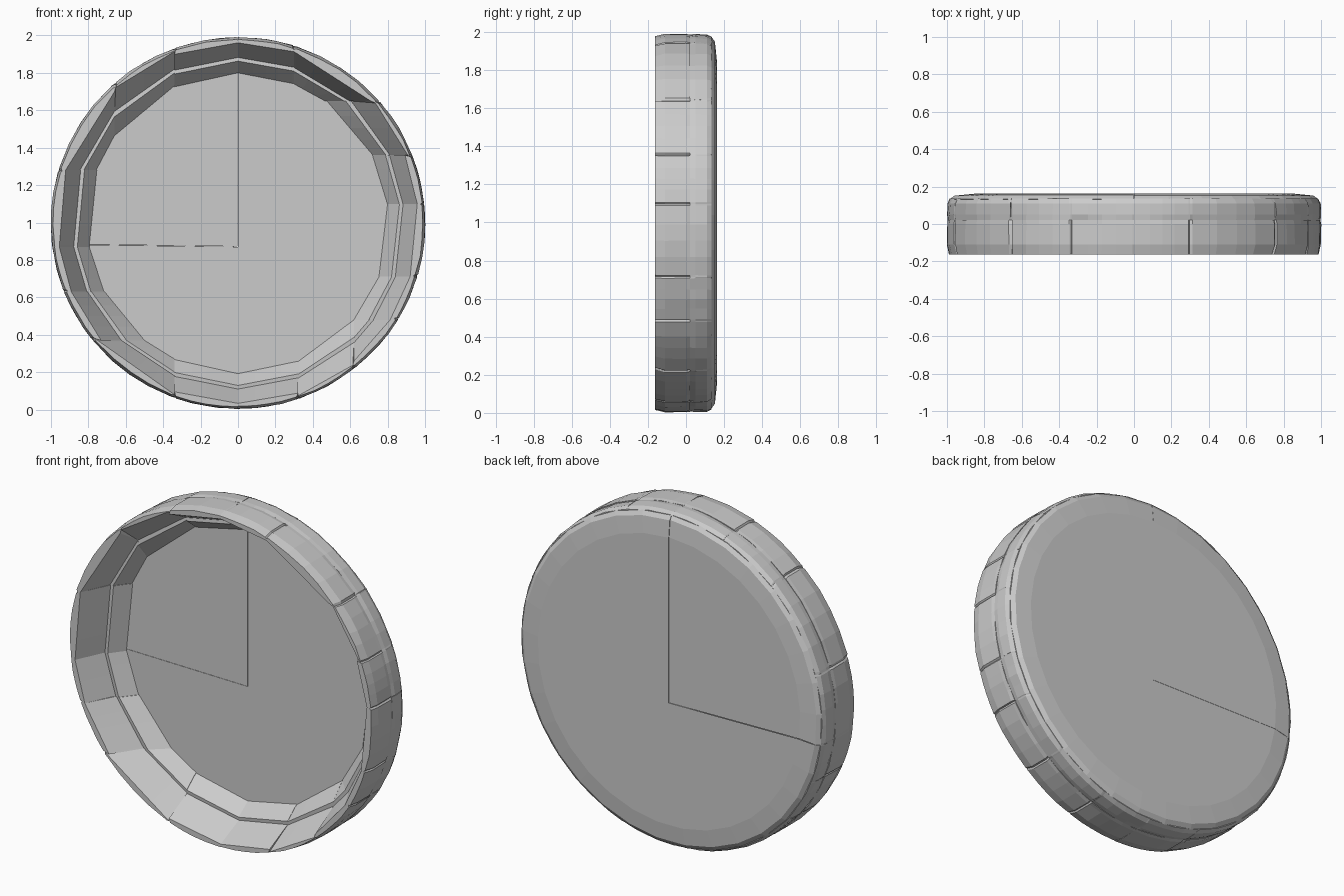
import bpy, bmesh, math, random

if "Cube" in bpy.data.objects:
    bpy.data.objects.remove(bpy.data.objects["Cube"])

random.seed(4)
CZ = 0.997    # height of the ring centre
FLOOR = .092  # depth of the recessed floor

# Joints between stones, clockwise from top: (axis, coordinate, side)
# "v" = vertical cut at x, "h" = horizontal cut at z
JOINTS = [("v", -.34, 1), ("v", 0, 1), ("v", .30, 1), ("h", 1.65, 1),
          ("h", 1.36, 1), ("h", 1.10, 1), ("h", .71, 1), ("h", .48, 1),
          ("v", .62, -1), ("v", .32, -1), ("v", 0, -1), ("v", -.34, -1),
          ("h", .37, -1), ("h", .63, -1), ("h", .87, -1), ("h", 1.28, -1),
          ("v", -.66, 1)]
BENDS = {1, 10, 14}          # joints that only bend a stone, without a gap
DIAGONAL = {3, 8, 11, 16}    # wide corner stones reach further out at the front
STEPS = [0, .025, .28, .5, .72, .975, 1]


def on_joint(joint, r):
    """Point at radius r along a joint line, relative to the centre."""
    axis, c, side = joint
    if axis == "v":
        return c, side * math.sqrt(r * r - c * c)
    d = c - CZ
    return side * math.sqrt(r * r - d * d), d


def make_object(name, bm):
    bmesh.ops.recalc_face_normals(bm, faces=bm.faces)
    me = bpy.data.meshes.new(name)
    bm.to_mesh(me)
    bm.free()
    ob = bpy.data.objects.new(name, me)
    bpy.context.collection.objects.link(ob)
    return ob


def stone(name, a, b, outer, inner, grooves):
    """Block between joints: curved outer side, straight inner side."""
    bm = bmesh.new()
    loops = []
    for t in STEPS:
        groove = (t == 0 and grooves[0]) or (t == 1 and grooves[1])
        loop = []
        for r, y in outer:
            (ax, az), (bx, bz) = on_joint(a, r), on_joint(b, r)
            a0, a1 = math.atan2(az, ax), math.atan2(bz, bx)
            d = (a1 - a0 + math.pi) % (2 * math.pi) - math.pi
            ang = a0 + d * t
            rr = r - (.01 if groove else random.uniform(0, .005))
            loop.append(bm.verts.new((rr * math.cos(ang), y, CZ + .992 * rr * math.sin(ang))))
        for r, y in inner:
            (ax, az), (bx, bz) = on_joint(a, r), on_joint(b, r)
            loop.append(bm.verts.new((ax + (bx - ax) * t, y, CZ + az + (bz - az) * t)))
        loops.append(loop)
    n = len(loops[0])
    for p, q in zip(loops, loops[1:]):
        for k in range(n):
            bm.faces.new((p[k], p[(k + 1) % n], q[(k + 1) % n], q[k]))
    bm.faces.new(loops[0])
    bm.faces.new(loops[-1])
    make_object(name, bm)


# Two courses of stones around the ring, the back one stepping inward
jitter = 0
for i, joint in enumerate(JOINTS):
    j = (i + 1) % len(JOINTS)
    grooves = (i not in BENDS, j not in BENDS)
    if i not in BENDS:
        jitter = random.uniform(-.004, .004)
    lip = .978 if i in DIAGONAL else .964
    stone(f"front_stone_{i + 1}", joint, JOINTS[j],
          [(1.0, .022), (1.003, 0), (1.003, -.11), (.991, -.162)],
          [(lip, -.162), (.888 + jitter, .005), (.885 + jitter, .022)], grooves)
    stone(f"back_stone_{i + 1}", joint, JOINTS[j],
          [(.987, .135), (1.0, .11), (1.002, .05), (.998, .022)],
          [(.868 + jitter, .006), (.805 + jitter, FLOOR), (.805, .135)],
          (False, False))


def plate(name, start, end, steps, push):
    """Sector of the back plate, fanned from the off-centre meeting point."""
    profile = [(.88, FLOOR), (.96, .115), (.985, .134), (.96, .152), (.86, .162)]
    bm = bmesh.new()
    front = bm.verts.new((0, FLOOR, .87))
    back = bm.verts.new((0, .162, .87))
    rows = []
    for i in range(steps + 1):
        ang = start + (end - start) * i / steps
        rows.append([bm.verts.new((r * math.cos(ang), y, CZ + .992 * r * math.sin(ang)))
                     for r, y in profile])
    for p, q in zip(rows, rows[1:]):
        for k in range(len(profile) - 1):
            bm.faces.new((p[k], p[k + 1], q[k + 1], q[k]))
        bm.faces.new((front, p[0], q[0]))
        bm.faces.new((back, p[-1], q[-1]))
    for row in (rows[0], rows[-1]):
        bm.faces.new([front] + row + [back])
    make_object(name, bm).location = push


# Back plate in two pieces, leaving a hairline crack up and to the left
LEFT = math.pi + math.asin(.127 / .96)
plate("back_plate_quarter", math.pi / 2, LEFT, 9, (-.002, -.001, .002))
plate("back_plate_main", LEFT, 2.5 * math.pi, 24, (0, 0, 0))
